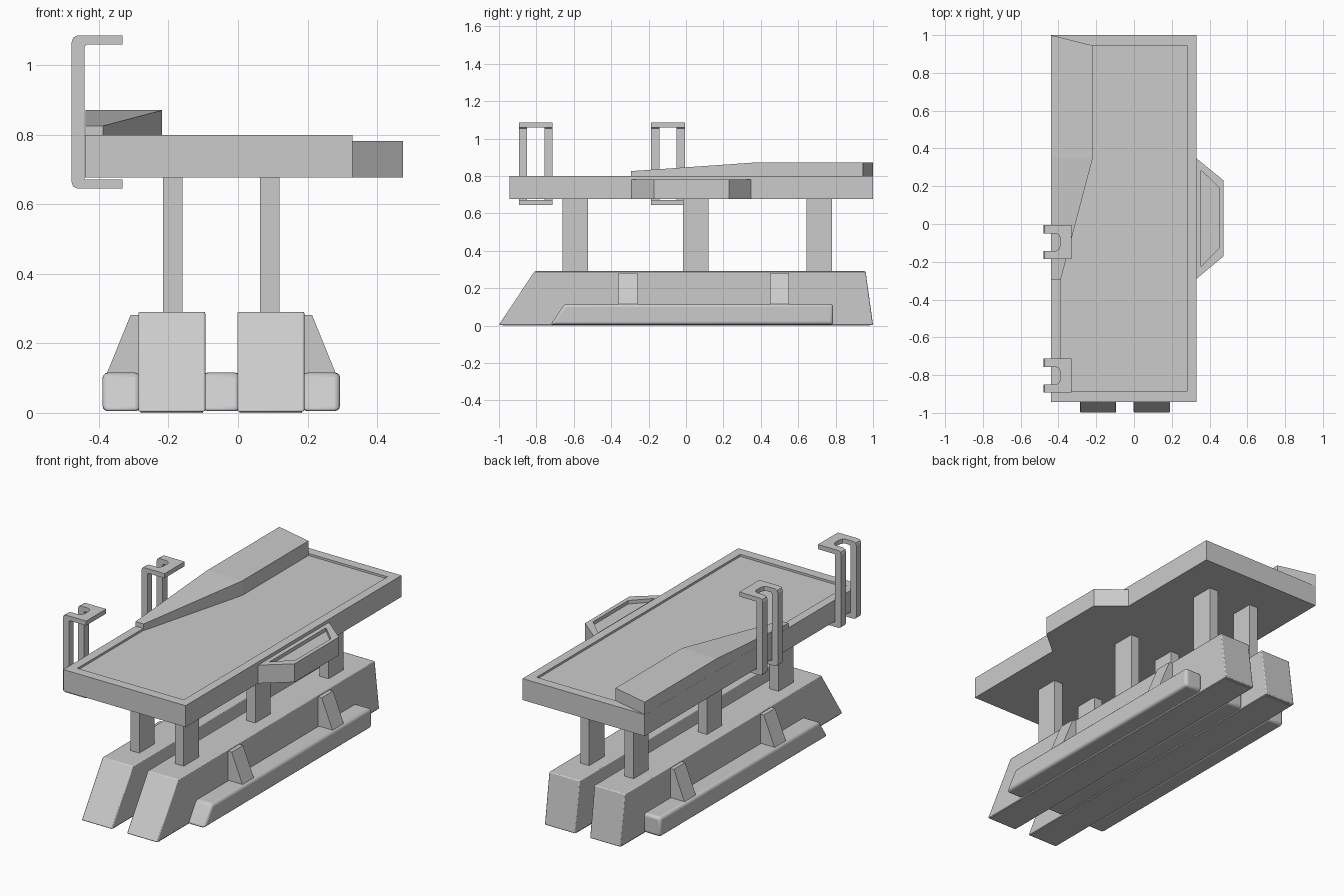
import bpy, bmesh
from mathutils import Vector

if "Cube" in bpy.data.objects:
    bpy.data.objects.remove(bpy.data.objects["Cube"])

CX = -0.048  # symmetry plane of the undercarriage


def make(name, verts, faces):
    bm = bmesh.new()
    vs = [bm.verts.new(v) for v in verts]
    for f in faces:
        bm.faces.new([vs[i] for i in f])
    bmesh.ops.recalc_face_normals(bm, faces=bm.faces)
    me = bpy.data.meshes.new(name)
    bm.to_mesh(me)
    bm.free()
    ob = bpy.data.objects.new(name, me)
    bpy.context.collection.objects.link(ob)
    return ob


def loft(name, rings):
    """Skin a stack of equal-length rings and cap both ends."""
    n = len(rings[0])
    faces = [list(range(n)), [(len(rings) - 1) * n + i for i in range(n)]]
    for r in range(len(rings) - 1):
        for i in range(n):
            j = (i + 1) % n
            faces.append([r * n + i, r * n + j, (r + 1) * n + j, (r + 1) * n + i])
    return make(name, [v for ring in rings for v in ring], faces)


def prism_x(name, yz, x0, x1):
    return loft(name, [[(x, y, z) for y, z in yz] for x in (x0, x1)])


def prism_y(name, xz, y0, y1):
    return loft(name, [[(x, y, z) for x, z in xz] for y in (y0, y1)])


def box(name, x0, x1, y0, y1, z0, z1):
    return prism_y(name, [(x0, z0), (x1, z0), (x1, z1), (x0, z1)], y0, y1)


def tray(name, outer, inner, z0, z1, depth):
    levels = [(outer, z0), (outer, z1), (inner, z1), (inner, z1 - depth)]
    return loft(name, [[(x, y, z) for x, y in ring] for ring, z in levels])


def bevel(ob, width, segments):
    m = ob.modifiers.new("bevel", 'BEVEL')
    m.width, m.segments = width, segments
    bpy.ops.object.select_all(action='DESELECT')
    bpy.context.view_layer.objects.active = ob
    ob.select_set(True)
    bpy.ops.object.shade_smooth_by_angle()


# deck with a shallow recessed top
tray("deck",
     [(-0.44, -0.943), (0.33, -0.943), (0.33, 1.0), (-0.44, 1.0)],
     [(-0.39, -0.888), (0.28, -0.888), (0.28, 0.945), (-0.39, 0.945)],
     0.678, 0.80, 0.012)

# side step with recessed top
tray("side_step",
     [(0.325, -0.295), (0.475, -0.17), (0.475, 0.23), (0.325, 0.352)],
     [(0.355, -0.225), (0.452, -0.125), (0.452, 0.19), (0.355, 0.285)],
     0.678, 0.782, 0.02)

# raised sloping side panel
L = -0.4395
top = [(L, -0.295, 0.826), (-0.388, -0.295, 0.826), (-0.218, 0.35, 0.871),
       (-0.218, 0.945, 0.871), (L, 0.9995, 0.871), (L, 0.35, 0.871)]
base = [(x, y, 0.78) for x, y, z in top]
sides = [[i, (i + 1) % 6, (i + 1) % 6 + 6, i + 6] for i in range(6)]
make("side_panel", top + base,
     sides + [[0, 1, 2, 5], [5, 2, 3, 4], [6, 7, 8, 11], [11, 8, 9, 10]])

# support posts
for side in (-1, 1):
    x = CX + side * 0.14
    for y in (-0.592, 0.052, 0.712):
        box("post", x - 0.028, x + 0.028, y - 0.068, y + 0.068, 0.28, 0.685)

# main skids, outer floats and braces, mirrored about CX
float_profile = [(-0.725, 0.005), (0.787, 0.005), (0.787, 0.116), (-0.65, 0.116)]
for s in (-1, 1):
    skid = prism_x("skid", [(-1.0, 0.004), (1.0, 0.004), (0.96, 0.291), (-0.81, 0.291)],
                   CX + s * 0.046, CX + s * 0.239)
    bevel(skid, 0.005, 2)
    bevel(prism_x("outer_float", float_profile, CX + s * 0.232, CX + s * 0.342), 0.016, 3)
    for y in (-0.31, 0.5):
        prism_y("brace", [(CX + s * a, z) for a, z in
                          ((0.232, 0.282), (0.261, 0.282), (0.33, 0.112), (0.232, 0.112))],
                y - 0.051, y + 0.051)

# float between the skids
bevel(prism_x("centre_float", float_profile, CX - 0.055, CX + 0.055), 0.016, 3)

# forked rail brackets: C profile with a slot cut in from the outer side
c_profile = [(-0.332, 0.646), (-0.462, 0.646), (-0.474, 0.651), (-0.479, 0.664),
             (-0.479, 1.066), (-0.474, 1.080), (-0.462, 1.086), (-0.332, 1.086),
             (-0.332, 1.060), (-0.435, 1.060), (-0.441, 1.054),
             (-0.441, 0.672), (-0.332, 0.672)]
slot = [(-0.55, -0.046), (-0.412, -0.046), (-0.398, -0.038), (-0.390, -0.02),
        (-0.390, 0.02), (-0.398, 0.038), (-0.412, 0.046), (-0.55, 0.046)]
for y in (-0.803, -0.096):
    bracket = prism_y("rail_bracket", c_profile, y - 0.09, y + 0.09)
    cutter = loft("slot_cutter", [[(a, y + b, z) for a, b in slot] for z in (0.5, 1.2)])
    cutter.hide_render = True
    m = bracket.modifiers.new("slot", 'BOOLEAN')
    m.object, m.operation, m.solver = cutter, 'DIFFERENCE', 'EXACT'
    bpy.context.view_layer.objects.active = bracket
    bpy.ops.object.modifier_apply(modifier=m.name)
    bpy.data.objects.remove(cutter)

# small pads so the skids rest on the ground plane
for s in (-1, 1):
    x = CX + s * 0.1425
    box("skid_sole", x - 0.09, x + 0.09, -0.98, 0.985, 0.0, 0.01)
